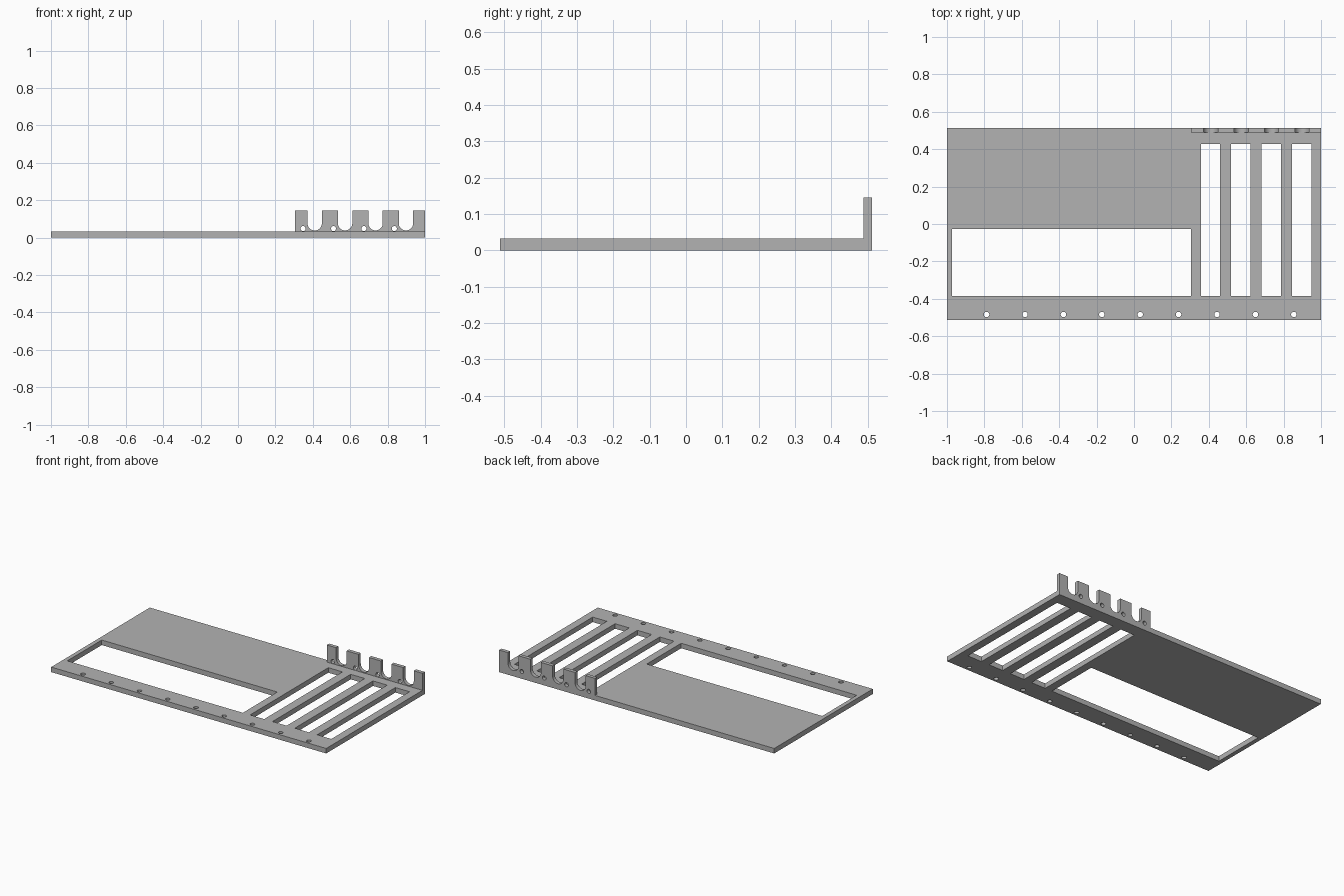
import bpy, bmesh, math
from mathutils import Matrix

if "Cube" in bpy.data.objects:
    bpy.data.objects.remove(bpy.data.objects["Cube"])

grey = bpy.data.materials.new("plain grey")
grey.diffuse_color = (0.45, 0.45, 0.45, 1)
grey.use_nodes = True
grey.node_tree.nodes["Principled BSDF"].inputs["Base Color"].default_value = grey.diffuse_color


def rect(x0, x1, y0, y1):
    return [(x0, y0), (x1, y0), (x1, y1), (x0, y1)]


def arc(cx, cy, r, start, end, n):
    return [(cx + r * math.cos(start + (end - start) * i / n),
             cy + r * math.sin(start + (end - start) * i / n)) for i in range(n + 1)]


def circle(cx, cy, r, n=24):
    return arc(cx, cy, r, 0, 2 * math.pi, n)[:-1]


def sheet(name, loops, thickness, matrix):
    """Extruded flat sheet: first loop is the outline, the rest are holes."""
    curve = bpy.data.curves.new(name, 'CURVE')
    curve.dimensions = '2D'
    curve.fill_mode = 'BOTH'
    curve.extrude = thickness / 2
    for pts in loops:
        s = curve.splines.new('POLY')
        s.points.add(len(pts) - 1)
        for p, (x, y) in zip(s.points, pts):
            p.co = (x, y, 0, 1)
        s.use_cyclic_u = True
    obj = bpy.data.objects.new(name, curve)
    bpy.context.collection.objects.link(obj)
    bpy.ops.object.select_all(action='DESELECT')
    obj.select_set(True)
    bpy.context.view_layer.objects.active = obj
    bpy.ops.object.convert(target='MESH')
    obj = bpy.context.object
    obj.name = name
    bm = bmesh.new()
    bm.from_mesh(obj.data)
    bmesh.ops.remove_doubles(bm, verts=bm.verts, dist=1e-5)
    bmesh.ops.transform(bm, matrix=matrix, verts=bm.verts)
    bmesh.ops.recalc_face_normals(bm, faces=bm.faces)
    bm.to_mesh(obj.data)
    bm.free()
    obj.data.materials.clear()
    obj.data.materials.append(grey)
    bpy.ops.object.shade_smooth_by_angle(angle=math.radians(30))
    return obj


PITCH = 0.1627            # spacing of slots and bracket notches
T = 0.033                 # plate thickness
Y = 0.512                 # half depth
BX, BY = 0.304, 0.488     # bracket left end and front face

# base plate: outline steps around the bracket, then window, slots and screw holes
outline = [(-1, -Y), (1, -Y), (1, BY), (BX, BY), (BX, Y), (-1, Y)]
loops = [outline, rect(-0.972, 0.305, -0.385, -0.027)]
loops += [rect(0.357 + i * PITCH, 0.460 + i * PITCH, -0.385, 0.428) for i in range(4)]
loops += [circle(-0.788 + i * 0.2053, -0.484, 0.0145) for i in range(9)]
sheet("base_plate", loops, T, Matrix.Translation((0, 0, T / 2)))

# upright bracket: U notches open at the top, a small hole left of each notch
R, TOP, FLOOR = 0.0385, 0.145, 0.038
profile = [(1, 0), (1, TOP)]
for i in reversed(range(4)):
    cx = 0.410 + i * PITCH
    profile += [(cx + R, TOP)] + arc(cx, FLOOR + R, R, 0, -math.pi, 20) + [(cx - R, TOP)]
profile += [(BX, TOP), (BX, 0)]
holes = [circle(0.348 + i * PITCH, 0.048, 0.0135) for i in range(4)]
sheet("notched_bracket", [profile] + holes, Y - BY,
      Matrix.Translation((0, (Y + BY) / 2, 0)) @ Matrix.Rotation(math.pi / 2, 4, 'X'))
